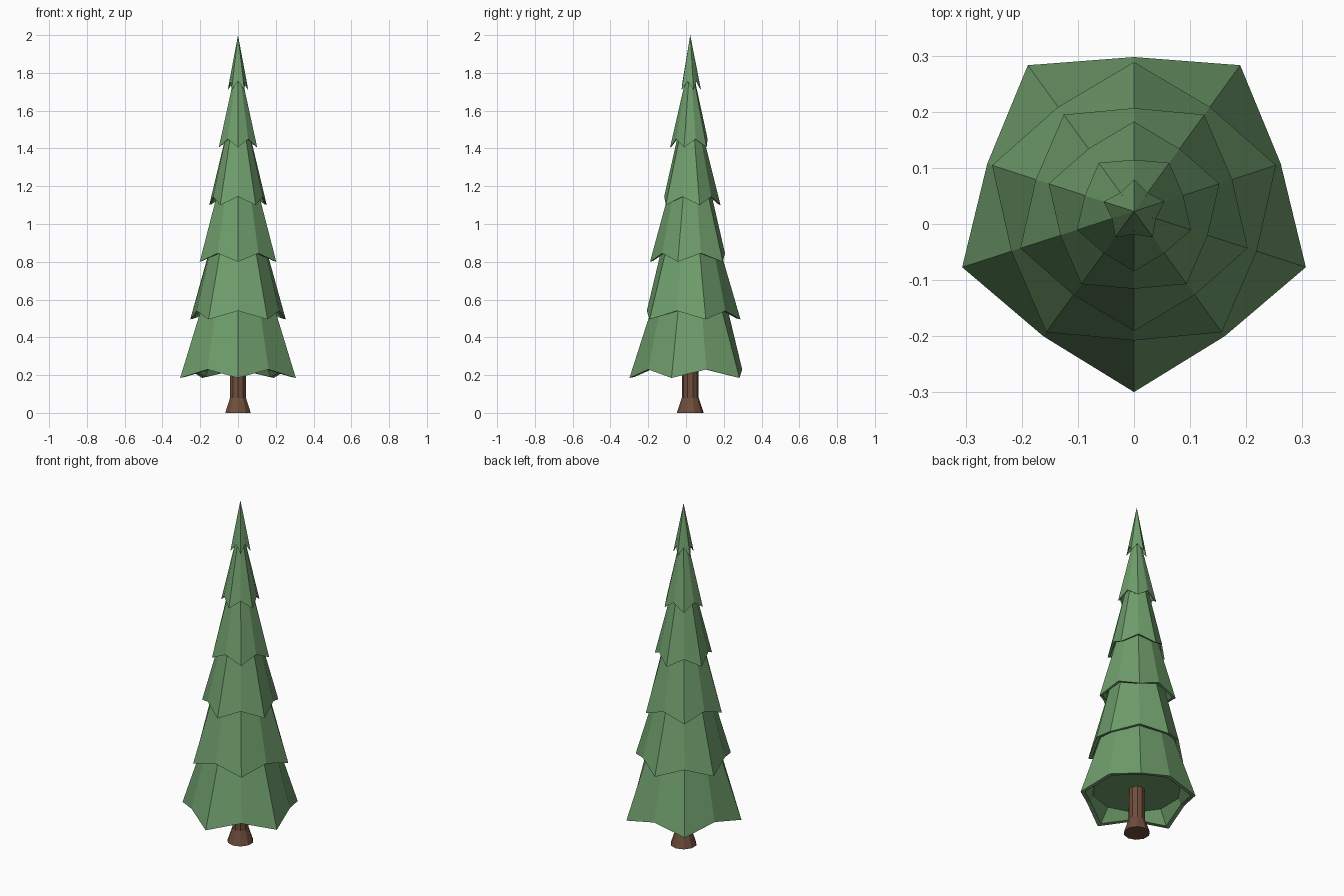
import bpy, bmesh, math

if "Cube" in bpy.data.objects:
    bpy.data.objects.remove(bpy.data.objects["Cube"])

CY = 0.0225  # tree axis sits slightly behind the origin


def material(name, rgb):
    m = bpy.data.materials.new(name)
    m.diffuse_color = (*rgb, 1)
    m.use_nodes = True
    m.node_tree.nodes["Principled BSDF"].inputs["Base Color"].default_value = m.diffuse_color
    return m


def ring(bm, r_even, z_even, r_odd, z_odd, turn, n=10):
    vs = []
    for i in range(n):
        a = -math.pi / 2 + turn + i * 2 * math.pi / n
        r, z = (r_even, z_even) if i % 2 == 0 else (r_odd, z_odd)
        vs.append(bm.verts.new((r * math.cos(a), CY + r * math.sin(a), z)))
    return vs


def bridge(bm, a, b):
    n = len(a)
    for i in range(n):
        j = (i + 1) % n
        bm.faces.new((a[i], a[j], b[j], b[i]))


def finish(bm, name, mat):
    bmesh.ops.recalc_face_normals(bm, faces=bm.faces[:])
    me = bpy.data.meshes.new(name)
    bm.to_mesh(me)
    bm.free()
    me.materials.append(mat)
    ob = bpy.data.objects.new(name, me)
    bpy.context.collection.objects.link(ob)


green = material("needles", (0.16, 0.34, 0.15))
brown = material("bark", (0.16, 0.075, 0.045))

# Branch tiers: tip radius, notch radius, tip height, top radius
tiers = [
    (0.322, 0.275, 0.185, 0.20),
    (0.266, 0.230, 0.495, 0.155),
    (0.213, 0.184, 0.80, 0.11),
    (0.160, 0.138, 1.10, 0.065),
    (0.107, 0.092, 1.405, 0.02),
    (0.057, 0.041, 1.71, 0.0),
]
for k, (tip, notch, z, top) in enumerate(tiers):
    bm = bmesh.new()
    turn = (k % 2) * math.pi / 5
    rim = ring(bm, tip, z, notch, z + 0.045, turn)
    inner = ring(bm, tip * 0.92, z + 0.005, notch * 0.92, z + 0.045, turn)
    ceil = ring(bm, notch * 0.87, z + 0.08, notch * 0.87, z + 0.08, turn)
    bridge(bm, rim, inner)
    bridge(bm, inner, ceil)
    bm.faces.new(ceil)
    if top > 0:
        crown = ring(bm, top, z + 0.38, top * 0.97, z + 0.38, turn)
        bridge(bm, rim, crown)
        bm.faces.new(crown)
    else:
        apex = bm.verts.new((0, CY, 2.0))
        for i in range(10):
            bm.faces.new((rim[i], rim[(i + 1) % 10], apex))
    finish(bm, f"branch_tier_{k + 1}", green)

# Trunk with flared foot
bm = bmesh.new()
rings = [ring(bm, r, z, r, z, 0) for r, z in ((0.071, 0), (0.045, 0.078), (0.042, 0.28))]
for a, b in zip(rings, rings[1:]):
    bridge(bm, a, b)
bm.faces.new(rings[0])
bm.faces.new(rings[-1])
finish(bm, "trunk", brown)
